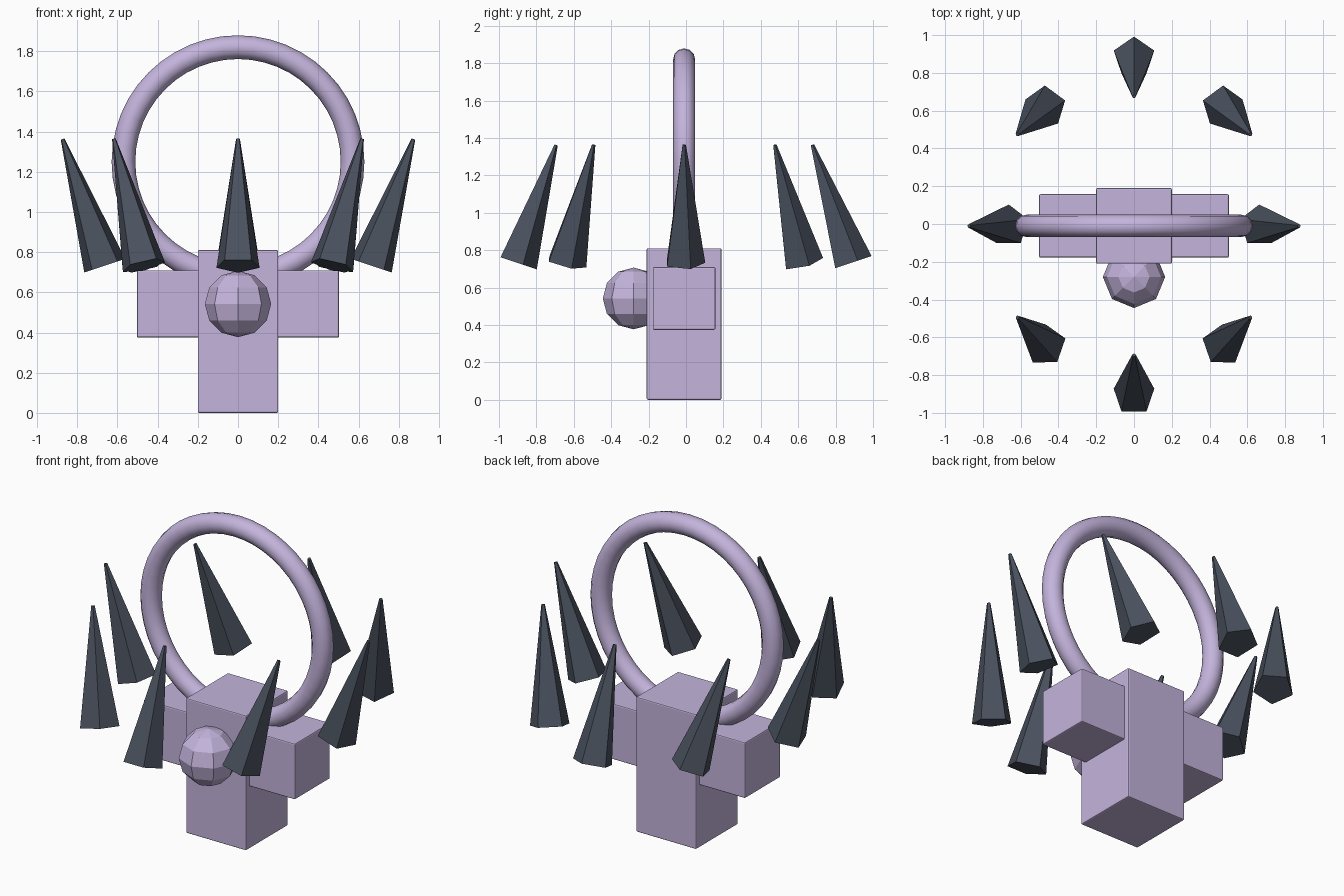
import bpy
from math import cos, sin, pi
from mathutils import Vector

if "Cube" in bpy.data.objects:
    bpy.data.objects.remove(bpy.data.objects["Cube"], do_unlink=True)

CENTRE_Y = -0.01


def make_material(name, rgb):
    mat = bpy.data.materials.new(name)
    mat.use_nodes = True
    mat.diffuse_color = (*rgb, 1)
    mat.node_tree.nodes["Principled BSDF"].inputs["Base Color"].default_value = (*rgb, 1)
    return mat


lilac = make_material("lilac", (0.55, 0.455, 0.715))
slate = make_material("dark_slate", (0.068, 0.083, 0.112))


def finish(name, mat):
    obj = bpy.context.object
    obj.name = name
    obj.data.materials.append(mat)
    return obj


def box(name, size, centre):
    bpy.ops.mesh.primitive_cube_add(size=1, location=centre)
    obj = finish(name, lilac)
    obj.scale = size
    bpy.ops.object.transform_apply(location=False, rotation=False, scale=True)
    bevel = obj.modifiers.new("soft_edges", "BEVEL")
    bevel.width = 0.007
    bevel.segments = 2


# Body and the crossbar forming both arms
box("body", (0.4, 0.4, 0.81), (0, CENTRE_Y, 0.405))
box("arms", (1.005, 0.335, 0.335), (0, CENTRE_Y, 0.542))

# Faceted ball on the front
bpy.ops.mesh.primitive_uv_sphere_add(segments=8, ring_count=6, radius=0.165,
                                     location=(0, -0.28, 0.542))
finish("front_ball", lilac)

# Upright ring behind the top of the body
bpy.ops.mesh.primitive_torus_add(major_segments=48, minor_segments=12,
                                 major_radius=0.57, minor_radius=0.059,
                                 location=(0, CENTRE_Y, 1.25),
                                 rotation=(pi / 2, 0, 0))
finish("halo_ring", lilac)
bpy.ops.object.shade_smooth_by_angle(angle=pi / 3)

# Eight floating five-sided spikes, leaning out sideways and in from front and back
for i in range(8):
    a = i * pi / 4
    middle = Vector((0.768 * cos(a), CENTRE_Y + 0.79 * sin(a), 1.048))
    axis = Vector((0.21 * cos(a), -0.21 * sin(a), 0.63))
    bpy.ops.mesh.primitive_cone_add(vertices=5, radius1=0.113, radius2=0.01,
                                    depth=axis.length, location=middle)
    spike = finish(f"spike_{i + 1}", slate)
    spike.rotation_mode = "QUATERNION"
    spike.rotation_quaternion = Vector((0, 0, 1)).rotation_difference(axis)
